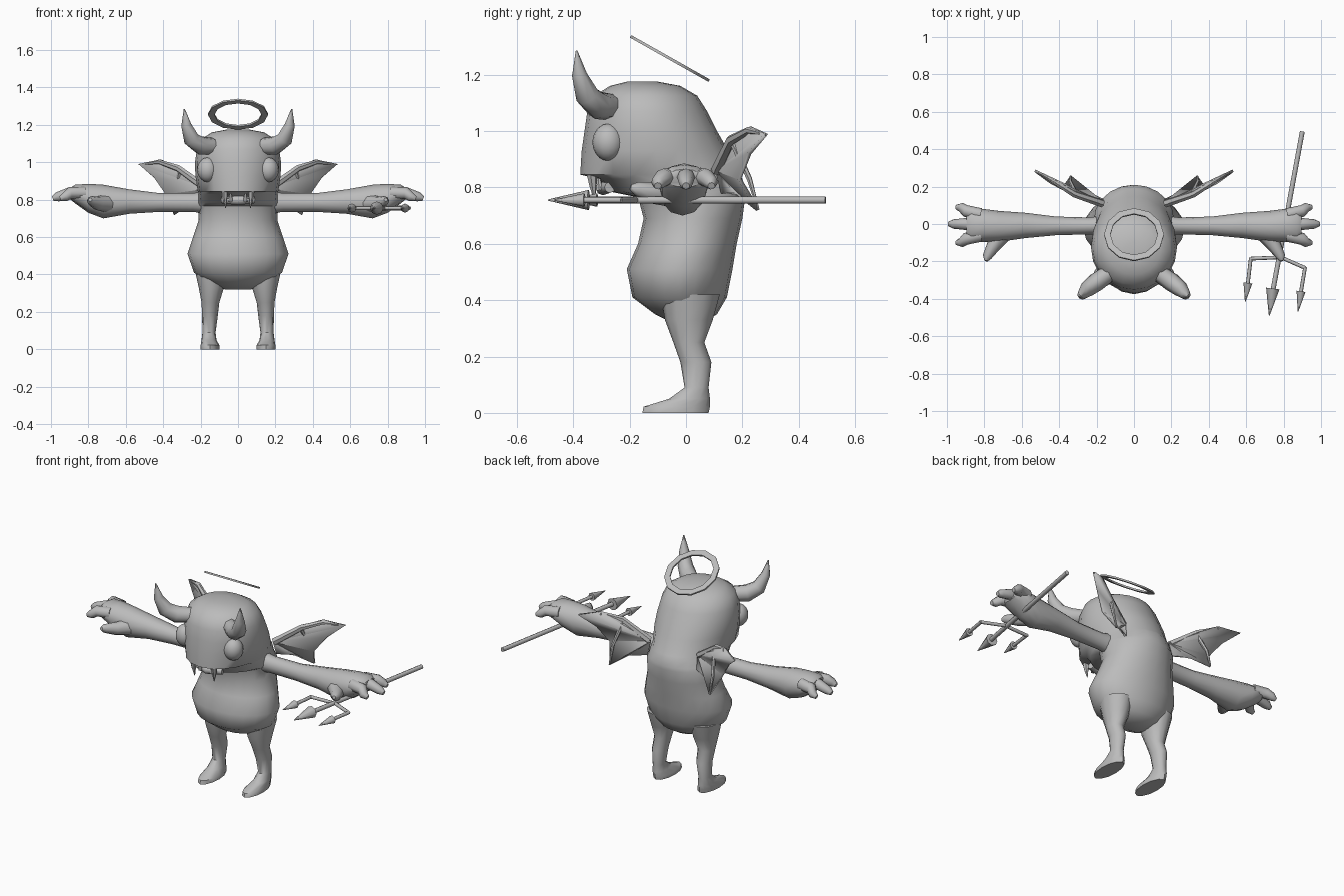
import bpy, bmesh, math
from mathutils import Vector, Matrix

cube = bpy.data.objects.get("Cube")
if cube:
    bpy.data.objects.remove(cube, do_unlink=True)

grey = bpy.data.materials.new("plain grey")
grey.use_nodes = True
COLOUR = (0.5, 0.5, 0.5, 1)
grey.diffuse_color = COLOUR
grey.node_tree.nodes["Principled BSDF"].inputs["Base Color"].default_value = COLOUR


def finish(name, bm, mirror=False, angle=50):
    bmesh.ops.recalc_face_normals(bm, faces=bm.faces)
    mesh = bpy.data.meshes.new(name)
    bm.to_mesh(mesh)
    bm.free()
    obj = bpy.data.objects.new(name, mesh)
    bpy.context.collection.objects.link(obj)
    mesh.materials.append(grey)
    bpy.ops.object.select_all(action='DESELECT')
    obj.select_set(True)
    bpy.context.view_layer.objects.active = obj
    bpy.ops.object.shade_smooth_by_angle(angle=math.radians(angle))
    if mirror:
        mod = obj.modifiers.new("mirror", 'MIRROR')
        mod.use_mirror_merge = False
    return obj


def skin(bm, rings):
    """Join rings of points into a closed, capped skin."""
    loops = [[bm.verts.new(p) for p in ring] for ring in rings]
    n = len(loops[0])
    for a, b in zip(loops, loops[1:]):
        for i in range(n):
            j = (i + 1) % n
            bm.faces.new((a[i], a[j], b[j], b[i]))
    bm.faces.new(loops[0])
    bm.faces.new(loops[-1])


def loft(name, rows, axis='Z', sides=16, mirror=False):
    """Rows hold position along the axis, then low and high limits of the two others."""
    rings = []
    for t, a0, a1, b0, b1 in rows:
        ring = []
        for i in range(sides):
            ang = math.tau * i / sides
            a = (a0 + a1) / 2 + (a1 - a0) / 2 * math.cos(ang)
            b = (b0 + b1) / 2 + (b1 - b0) / 2 * math.sin(ang)
            ring.append((a, b, t) if axis == 'Z' else (t, a, b))
        rings.append(ring)
    bm = bmesh.new()
    skin(bm, rings)
    return finish(name, bm, mirror)


def tube(name, path, sides=8, mirror=False):
    """Path of x, y, z, radius."""
    pts = [Vector(p[:3]) for p in path]
    rings = []
    side = None
    for i, p in enumerate(pts):
        d = (pts[min(i + 1, len(pts) - 1)] - pts[max(i - 1, 0)]).normalized()
        if side is None:
            side = d.orthogonal()
        side = (side - d * side.dot(d)).normalized()
        up = d.cross(side)
        rings.append([p + path[i][3] * (side * math.cos(math.tau * k / sides)
                      + up * math.sin(math.tau * k / sides)) for k in range(sides)])
    bm = bmesh.new()
    skin(bm, rings)
    return finish(name, bm, mirror)


# Torso and head in one skin: height, half width, front, back
profile = [
    (0.32, 0.07, -0.05, 0.06), (0.35, 0.15, -0.11, 0.11), (0.41, 0.235, -0.19, 0.145),
    (0.51, 0.27, -0.21, 0.165), (0.6, 0.24, -0.17, 0.18), (0.69, 0.21, -0.15, 0.2),
    (0.765, 0.215, -0.17, 0.21), (0.785, 0.215, -0.27, 0.21), (0.83, 0.21, -0.31, 0.2),
    (0.845, 0.215, -0.375, 0.19), (0.93, 0.228, -0.37, 0.15), (1.0, 0.23, -0.36, 0.11),
    (1.07, 0.22, -0.35, 0.075), (1.125, 0.195, -0.325, 0.04), (1.16, 0.14, -0.27, -0.02),
    (1.175, 0.06, -0.21, -0.1)]
loft("body_and_head", [(z, -w, w, f, b) for z, w, f, b in profile], sides=20)

# Legs with feet
loft("legs", [
    (0.0, 0.1, 0.2, -0.155, 0.08), (0.022, 0.1, 0.2, -0.15, 0.085),
    (0.05, 0.115, 0.195, -0.06, 0.085), (0.09, 0.12, 0.19, -0.005, 0.08),
    (0.18, 0.108, 0.192, -0.02, 0.09), (0.25, 0.1, 0.195, -0.045, 0.065),
    (0.33, 0.075, 0.21, -0.075, 0.095), (0.42, 0.06, 0.23, -0.09, 0.12)],
    sides=12, mirror=True)

# Arms with palms
loft("arms", [
    (0.14, -0.06, 0.05, 0.72, 0.85), (0.24, -0.055, 0.035, 0.735, 0.835),
    (0.42, -0.06, 0.04, 0.735, 0.835), (0.58, -0.075, 0.06, 0.725, 0.855),
    (0.72, -0.095, 0.07, 0.7, 0.88), (0.8, -0.095, 0.08, 0.73, 0.885),
    (0.87, -0.095, 0.085, 0.78, 0.88), (0.895, -0.07, 0.06, 0.8, 0.865)],
    axis='X', sides=12, mirror=True)

# Fingers and thumbs
for name, y0, y1, reach in (("front_finger", -0.06, -0.1, 0.95),
                            ("middle_finger", 0.0, 0.0, 0.99),
                            ("back_finger", 0.05, 0.09, 0.95)):
    tube(name, [(0.82, y0, 0.835, 0.035), (0.9, (y0 + y1) / 2, 0.835, 0.032),
                (reach - 0.025, y1, 0.815, 0.025), (reach, y1, 0.805, 0.013)], mirror=True)
tube("thumb", [(0.7, -0.05, 0.78, 0.05), (0.75, -0.115, 0.78, 0.038),
               (0.785, -0.175, 0.795, 0.025), (0.79, -0.197, 0.8, 0.01)], mirror=True)

# Horns
tube("horns", [(0.13, -0.26, 1.085, 0.045), (0.2, -0.31, 1.09, 0.05),
               (0.25, -0.35, 1.125, 0.043), (0.277, -0.378, 1.2, 0.027),
               (0.287, -0.388, 1.285, 0.003)], mirror=True)

# Eyes
bm = bmesh.new()
bmesh.ops.create_uvsphere(bm, u_segments=16, v_segments=10, radius=1,
    matrix=Matrix.Translation((0.162, -0.276, 0.96)) @ Matrix.Diagonal((0.056, 0.056, 0.066, 1)))
finish("eyes", bm, True)

# Fangs and lower lip
tube("fangs", [(0.07, -0.335, 0.86, 0.02), (0.07, -0.33, 0.81, 0.014),
               (0.066, -0.325, 0.755, 0.002)], sides=6, mirror=True)
tube("lower_lip", [(-0.085, -0.27, 0.8, 0.02), (0, -0.295, 0.797, 0.025),
                   (0.085, -0.27, 0.8, 0.02)])
tube("lower_teeth", [(0.04, -0.305, 0.79, 0.014), (0.04, -0.31, 0.845, 0.003)],
     sides=6, mirror=True)

# Wings: scalloped membrane fanned from the shoulder
bm = bmesh.new()
root = bm.verts.new((0.16, 0.11, 0.86))
edge = [bm.verts.new(p) for p in (
    (0.32, 0.155, 0.975), (0.42, 0.225, 1.015), (0.53, 0.285, 0.99), (0.45, 0.225, 0.92),
    (0.385, 0.19, 0.83), (0.34, 0.255, 0.72), (0.265, 0.18, 0.775), (0.17, 0.13, 0.78))]
for a, b in zip(edge, edge[1:]):
    bm.faces.new((root, a, b))
wings = finish("wings", bm, False, 30)
solid = wings.modifiers.new("thickness", 'SOLIDIFY')
solid.thickness = 0.014
solid.offset = 0
wings.modifiers.new("mirror", 'MIRROR')
tube("wing_bones", [(0.17, 0.11, 0.86, 0.022), (0.32, 0.16, 0.968, 0.018),
                    (0.42, 0.222, 1.002, 0.013), (0.53, 0.285, 0.987, 0.003)],
     sides=6, mirror=True)
tube("wing_struts", [(0.31, 0.165, 0.96, 0.012), (0.34, 0.225, 0.83, 0.01),
                     (0.34, 0.257, 0.72, 0.004)], sides=6, mirror=True)

# Halo: flat tilted ring
tilt = Matrix.Translation((0, -0.057, 1.257)) @ Matrix.Rotation(math.radians(-29.4), 4, 'X')
bm = bmesh.new()
section = ((0.16, -0.005), (0.16, 0.005), (0.126, 0.005), (0.126, -0.005))
loops = [[bm.verts.new(tilt @ Vector((r * math.cos(t), r * math.sin(t), h))) for r, h in section]
         for t in (math.tau * k / 12 for k in range(12))]
for k in range(12):
    a, b = loops[k], loops[(k + 1) % 12]
    for i in range(4):
        j = (i + 1) % 4
        bm.faces.new((a[i], a[j], b[j], b[i]))
finish("halo", bm, angle=35)

# Trident held in the left hand
Z = 0.755
tube("trident_shaft", [(0.9, 0.495, Z, 0.013), (0.742, -0.36, Z, 0.013)])
tube("trident_crossbar", [(0.625, -0.185, Z, 0.01), (0.785, -0.178, Z, 0.01),
                          (0.915, -0.235, Z, 0.01)])
for name, top, neck, tip, r in (
        ("middle_point", (0.75, -0.31), (0.742, -0.345), (0.723, -0.49), 0.036),
        ("inner_point", (0.625, -0.18), (0.609, -0.315), (0.595, -0.415), 0.024),
        ("outer_point", (0.915, -0.23), (0.893, -0.36), (0.877, -0.468), 0.024)):
    tube(name + "_stem", [(*top, Z, 0.01), (*neck, Z, 0.01)])
    tube(name, [(*neck, Z, r), (*tip, Z, 0.002)])
